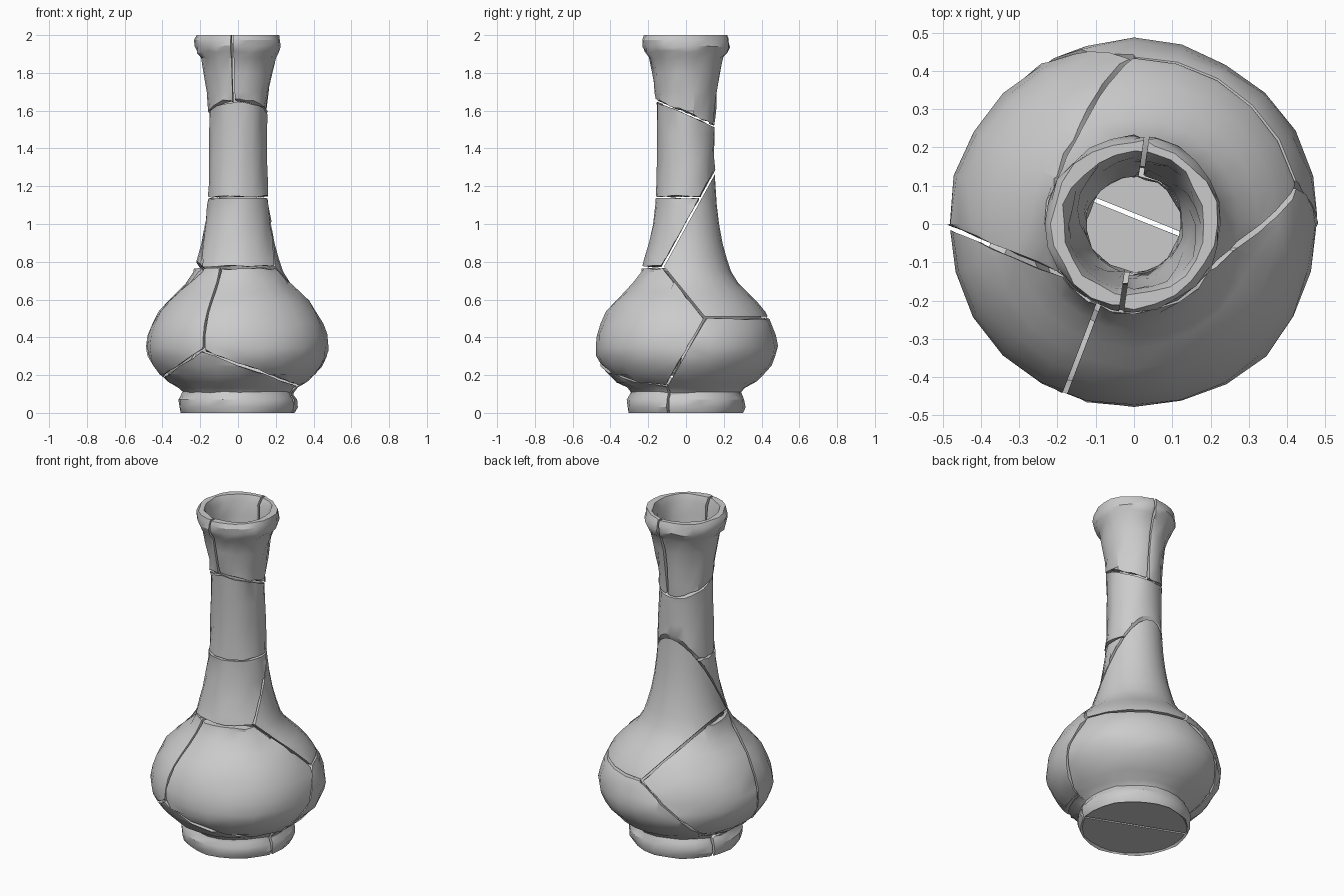
import bpy, bmesh, math, random
from mathutils import Vector

if "Cube" in bpy.data.objects:
    bpy.data.objects.remove(bpy.data.objects["Cube"])

random.seed(4)
GAP = 0.006          # half width of the cracks
SEGMENTS = 24

# Closed wall profile (radius, height): outside going up, then inside going down
OUTER = [(0, 0.01), (0.29, 0.01), (0.30, 0), (0.312, 0.03), (0.312, 0.07), (0.298, 0.095),
         (0.292, 0.11), (0.315, 0.135), (0.37, 0.165), (0.415, 0.205), (0.45, 0.25),
         (0.475, 0.30), (0.483, 0.35), (0.475, 0.41), (0.455, 0.47), (0.42, 0.535),
         (0.375, 0.59), (0.325, 0.64), (0.275, 0.69), (0.238, 0.75), (0.215, 0.82),
         (0.193, 0.90), (0.175, 1.0), (0.163, 1.1), (0.155, 1.22), (0.15, 1.35),
         (0.15, 1.48), (0.153, 1.6), (0.163, 1.7), (0.178, 1.8), (0.196, 1.88),
         (0.218, 1.91), (0.228, 1.94), (0.228, 1.975), (0.217, 2.0)]
INNER = [(0.187, 2.0), (0.172, 1.96), (0.165, 1.88), (0.148, 1.78), (0.13, 1.65),
         (0.123, 1.4), (0.13, 1.15), (0.15, 0.96), (0.185, 0.8), (0.215, 0.73),
         (0.27, 0.65), (0.35, 0.57), (0.415, 0.485), (0.447, 0.39), (0.445, 0.31),
         (0.41, 0.24), (0.35, 0.185), (0.28, 0.135), (0.25, 0.05), (0, 0.05)]


def plane(point, normal):
    return Vector(point), Vector(normal).normalized()


def plane3(a, b, c):
    a, b, c = Vector(a), Vector(b), Vector(c)
    return a, (b - a).cross(c - a).normalized()


# Crack planes; the positive side is the direction of the normal
collar = plane((0, 0, 1.585), (0, 0.43, 1))
mouth = plane((0, 0, 0), (0.41, -0.06, 0))
neck = plane((0, 0, 1.14), (0, 0, 1))
slant = plane((0, 0, 0.998), (0, -1.81, 1))              # + is front and above
collar_base = plane((0, 0, 0.77), (0, 0, 1))
right_edge = plane((0, 0, 0.623), (0, 1.23, 1))          # + is back
left_top = plane3((-0.2, -0.1, 0.78), (-0.12, 0.28, 0.65), (0, 0.43, 0.5))  # + is left
back_belt = plane((0, 0, 0.505), (0, 0, 1))
left_low = plane3((0, 0.43, 0.5), (-0.29, 0.1, 0.1), (-0.22, 0.4, 0.33))    # + is back
right_low = plane((0, 0, 0.325), (0, 1.75, -1))          # + is back
floor = plane((0, 0.022, 0), (0.4, 1, 0))                # + is back
front_seam = plane((-0.1, -0.23, 0), (0.21, -0.08, 0))   # + is right
left_seam = plane((-0.2, -0.13, 0), (0.43, 1, 0))        # + is back
base_right = plane((0, 0, 0.26), (0.37, 0, 1))
base_front = plane((0, 0, 0.46), (-0.68, 0, 1))
base_left = plane((0, 0, 0.16), (0, 0.42, 1))

# Each shard: sides of the crack planes it lies on, and surface roughness
SHARDS = {
    "mouth_left": ([(collar, 1), (mouth, -1)], 0.007),
    "mouth_right": ([(collar, 1), (mouth, 1)], 0.007),
    "neck_tube": ([(collar, -1), (slant, 1), (neck, 1)], 0.005),
    "neck_front": ([(slant, 1), (neck, -1), (collar_base, 1)], 0.005),
    "shoulder_back": ([(collar, -1), (slant, -1), (right_edge, 1), (left_top, -1),
                       (back_belt, 1)], 0),
    "body_left": ([(collar_base, -1), (left_top, 1), (left_seam, 1), (left_low, -1),
                   (base_left, 1)], 0.005),
    "body_front_left": ([(collar_base, -1), (left_seam, -1), (front_seam, -1),
                         (base_front, 1)], 0.005),
    "body_front_right": ([(collar_base, -1), (front_seam, 1), (right_edge, -1),
                          (right_low, -1), (base_right, 1)], 0.006),
    "body_back": ([(back_belt, -1), (left_low, 1), (right_low, 1), (floor, 1)], 0.005),
    "base_front": ([(floor, -1), (base_right, -1), (base_front, -1), (base_left, -1)], 0.005),
}


def lathe():
    """Whole hollow vase as one closed solid."""
    bm = bmesh.new()
    verts = [bm.verts.new((r, 0, z)) for r, z in OUTER + INNER]
    edges = [bm.edges.new(pair) for pair in zip(verts, verts[1:])]
    bmesh.ops.spin(bm, geom=verts + edges, cent=(0, 0, 0), axis=(0, 0, 1),
                   angle=math.tau, steps=SEGMENTS, use_duplicate=False)
    bmesh.ops.remove_doubles(bm, verts=bm.verts[:], dist=0.0005)
    bmesh.ops.recalc_face_normals(bm, faces=bm.faces[:])
    return bm


def slice_off(bm, co, no, side):
    """Keep one side of a crack plane and close the broken face."""
    out = no * -side
    cut = bmesh.ops.bisect_plane(bm, geom=bm.verts[:] + bm.edges[:] + bm.faces[:],
                                 dist=1e-5, plane_co=co - out * GAP, plane_no=out,
                                 clear_outer=True)["geom_cut"]
    edges = [e for e in cut if isinstance(e, bmesh.types.BMEdge) and e.is_boundary]
    if edges:
        bmesh.ops.triangle_fill(bm, edges=edges, use_beauty=True, normal=out)


for name, (sides, rough) in SHARDS.items():
    bm = lathe()
    for (co, no), side in sides:
        slice_off(bm, co, no, side)
    # chipped, uneven surface
    for v in bm.verts:
        r = math.hypot(v.co.x, v.co.y)
        if rough and r > 0.1:
            k = 1 + random.uniform(-rough, rough) / r
            v.co.x *= k
            v.co.y *= k
            if 0.1 < v.co.z < 1.95:
                v.co.z += random.uniform(-rough, rough)
    bmesh.ops.recalc_face_normals(bm, faces=bm.faces[:])
    mesh = bpy.data.meshes.new(name)
    bm.to_mesh(mesh)
    bm.free()
    ob = bpy.data.objects.new(name, mesh)
    bpy.context.collection.objects.link(ob)
    ob.select_set(True)
    bpy.context.view_layer.objects.active = ob

bpy.ops.object.shade_smooth_by_angle(angle=math.radians(30))
